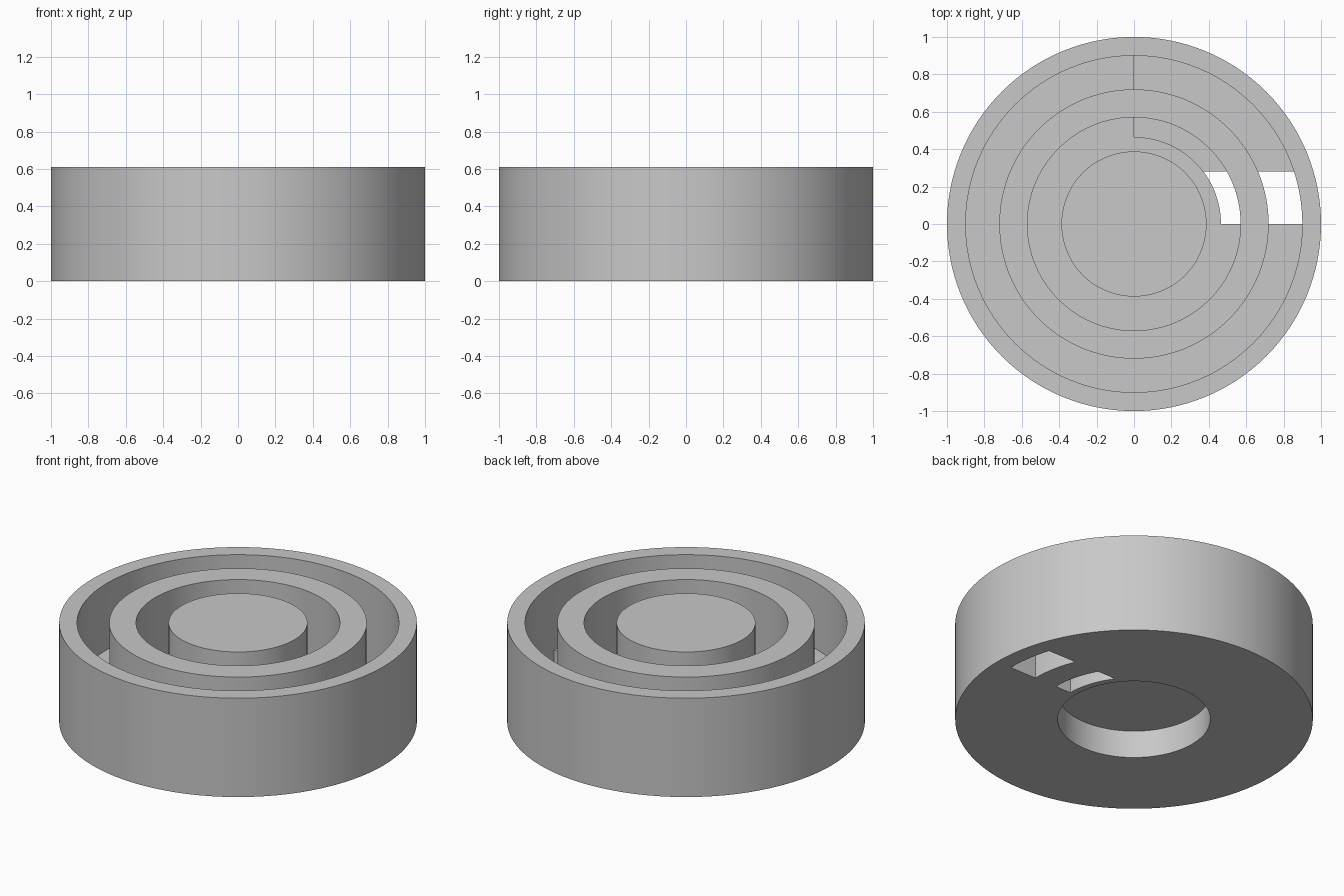
import bpy
import bmesh
from math import cos, sin, pi, radians

if "Cube" in bpy.data.objects:
    bpy.data.objects.remove(bpy.data.objects["Cube"])

# Single plain colour
grey = bpy.data.materials.new("plain_grey")
grey.use_nodes = True
colour = (0.58, 0.58, 0.58, 1)
grey.diffuse_color = colour
grey.node_tree.nodes["Principled BSDF"].inputs["Base Color"].default_value = colour

SEGMENTS = 128
HEIGHT = 0.61
FLOOR = 0.2        # raised groove floor
LOW_FLOOR = 0.04   # sunken quarter of each groove
RECESS = 0.17      # depth of the socket underneath
SLOT = 0.28        # width of the outlet slots


def lathe(name, profile, start=0, end=360, clip_y=None):
    """Turn a closed (radius, z) profile between two angles."""
    full = end - start == 360
    steps = round(SEGMENTS * (end - start) / 360)
    bm = bmesh.new()
    rows = []
    for i in range(steps if full else steps + 1):
        a = radians(start) + 2 * pi * i / SEGMENTS
        rows.append([bm.verts.new((r * cos(a), r * sin(a), z)) for r, z in profile])
    n = len(profile)
    for i in range(steps):
        a, b = rows[i], rows[(i + 1) % len(rows)]
        for j in range(n):
            k = (j + 1) % n
            if profile[j][0] == 0 and profile[k][0] == 0:
                continue
            bm.faces.new((a[j], b[j], b[k], a[k]))
    if not full:
        bm.faces.new(rows[0])
        bm.faces.new(rows[-1])
    bmesh.ops.remove_doubles(bm, verts=bm.verts[:], dist=1e-5)
    if clip_y is not None:
        geom = bm.verts[:] + bm.edges[:] + bm.faces[:]
        bmesh.ops.bisect_plane(bm, geom=geom, plane_co=(0, clip_y, 0),
                               plane_no=(0, 1, 0), clear_inner=True)
        bmesh.ops.holes_fill(bm, edges=[e for e in bm.edges if e.is_boundary])
    bmesh.ops.recalc_face_normals(bm, faces=bm.faces[:])
    mesh = bpy.data.meshes.new(name)
    bm.to_mesh(mesh)
    bm.free()
    mesh.materials.append(grey)
    obj = bpy.data.objects.new(name, mesh)
    bpy.context.collection.objects.link(obj)
    bpy.ops.object.select_all(action="DESELECT")
    obj.select_set(True)
    bpy.context.view_layer.objects.active = obj
    bpy.ops.object.shade_smooth_by_angle(angle=radians(30))
    return obj


def ring(name, inner, outer, top, **kwargs):
    return lathe(name, [(inner, 0), (outer, 0), (outer, top), (inner, top)], **kwargs)


# Upright walls
ring("outer_wall", 0.9, 1.0, HEIGHT)
ring("middle_wall", 0.57, 0.72, HEIGHT)

# Central hub above the round socket
lathe("hub", [(0, RECESS), (0.427, RECESS), (0.427, FLOOR),
              (0.388, FLOOR), (0.388, HEIGHT), (0, HEIGHT)])

# Raised three-quarter floors of both grooves
ring("outer_floor", 0.72, 0.9, FLOOR, start=90, end=360)
ring("inner_floor", 0.427, 0.57, FLOOR, start=90, end=360)

# Thin collar separating the sunken quarter from the socket
ring("socket_collar", 0.427, 0.465, FLOOR, start=0, end=90)

# Sunken quarter floors, cut short to leave the outlet slots open
ring("outer_low_floor", 0.72, 0.9, LOW_FLOOR, start=0, end=90, clip_y=SLOT)
ring("inner_low_floor", 0.465, 0.57, LOW_FLOOR, start=0, end=90, clip_y=SLOT)
